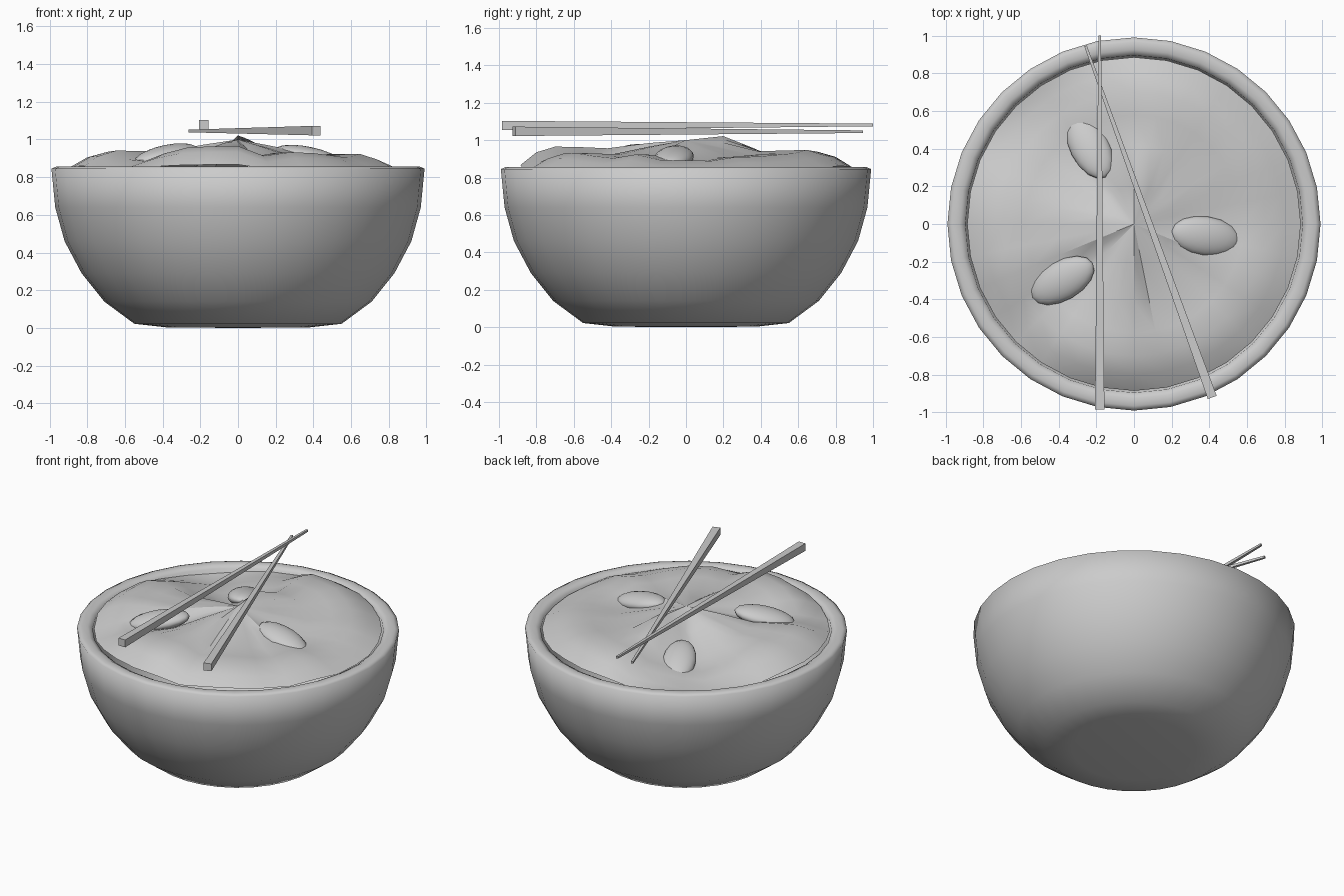
import bpy, bmesh, math, random
from mathutils import Vector

if "Cube" in bpy.data.objects:
    bpy.data.objects.remove(bpy.data.objects["Cube"])

random.seed(4)
SIDES = 32


def finish(name, bm, smooth=None):
    bmesh.ops.recalc_face_normals(bm, faces=bm.faces)
    me = bpy.data.meshes.new(name)
    bm.to_mesh(me)
    bm.free()
    ob = bpy.data.objects.new(name, me)
    bpy.context.collection.objects.link(ob)
    if smooth is not None:
        bpy.ops.object.select_all(action='DESELECT')
        ob.select_set(True)
        bpy.context.view_layer.objects.active = ob
        bpy.ops.object.shade_smooth_by_angle(angle=math.radians(smooth))
    return ob


def polar_surface(bm, rings, z_of, pole_z):
    """Rings of SIDES points fanned from a centre pole."""
    pole = bm.verts.new((0, 0, pole_z))
    last = None
    for k, r in enumerate(rings):
        ring = []
        for i in range(SIDES):
            a = 2 * math.pi * i / SIDES
            ring.append(bm.verts.new((r * math.cos(a), r * math.sin(a), z_of(k, i))))
        for i in range(SIDES):
            j = (i + 1) % SIDES
            if last is None:
                bm.faces.new((pole, ring[i], ring[j]))
            else:
                bm.faces.new((last[i], ring[i], ring[j], last[j]))
        last = ring


# Bowl: outer wall, rounded rim and inner wall
profile = [(.38, .003), (.55, .022), (.71, .14), (.83, .29), (.92, .46),
           (.97, .64), (.99, .845), (.965, .856), (.925, .856), (.895, .84),
           (.875, .64), (.83, .48), (.74, .32), (.62, .18), (.48, .1)]
bm = bmesh.new()
polar_surface(bm, [p[0] for p in profile], lambda k, i: profile[k][1], 0)
bm.verts.ensure_lookup_table()
bm.faces.new(bm.verts[-SIDES:])
finish("bowl", bm, 100)

# Broth and noodles: crumpled sheet with radial folds
heights = [.91, .92, .95, .93, .93, .86, .84, .91, .92, .93, .90, .95, .95, .93, .92, .93]
rings = [.20, .42, .58, .70, .80, .885]
fold = [.5, .9, 1, 1, .9, .3]
base = [.97, .93, .93, .93, .93, .93]
drop = [-.005, -.01, -.005, -.005, -.035, -.08]
crumple = [.5, 1, 1, 1.1, 1.2, .6]
wrinkle = [random.uniform(-.024, .024) for _ in range(SIDES)]
ridge = {6: .015, 7: .035, 8: .05, 9: .045, 10: .02}


def food_z(k, i):
    h = (heights[i // 2] + heights[((i + 1) // 2) % 16]) / 2
    peak = ridge.get(i, 0) if k == 0 else 0
    return base[k] + (h - .93) * fold[k] + wrinkle[i] * crumple[k] + drop[k] + peak


bm = bmesh.new()
polar_surface(bm, rings, food_z, 1.0)
finish("noodle_surface", bm, 30)

# Three flat egg halves tilted outward on the noodles
for n, (x, y, z, ang, tilt) in enumerate([(-.235, .41, .845, 117, 16), (.38, -.065, .905, -8, 12),
                                          (-.38, -.30, .915, 210, 11)]):
    bm = bmesh.new()
    bmesh.ops.create_uvsphere(bm, u_segments=16, v_segments=10, radius=1)
    ob = finish(f"egg_{n + 1}", bm, 60)
    ob.scale = (.19, .105, .055)
    ob.rotation_euler = (0, math.radians(tilt), math.radians(ang))
    ob.location = (x, y, z)


# Chopsticks: square tapered bars
def chopstick(name, a, b, w0, w1):
    a, b = Vector(a), Vector(b)
    side = (b - a).cross(Vector((0, 0, 1))).normalized()
    bm = bmesh.new()
    ends = []
    for p, w in ((a, w0), (b, w1)):
        ends.append([bm.verts.new(p + side * w * s / 2 + Vector((0, 0, w * t / 2)))
                     for s, t in ((-1, -1), (1, -1), (1, 1), (-1, 1))])
    for e in ends:
        bm.faces.new(e)
    for i in range(4):
        j = (i + 1) % 4
        bm.faces.new((ends[0][i], ends[0][j], ends[1][j], ends[1][i]))
    finish(name, bm)


chopstick("chopstick_straight", (-.182, -.985, 1.078), (-.182, 1.0, 1.081), .05, .014)
chopstick("chopstick_crossed", (.415, -.92, 1.047), (-.257, .945, 1.045), .05, .014)
